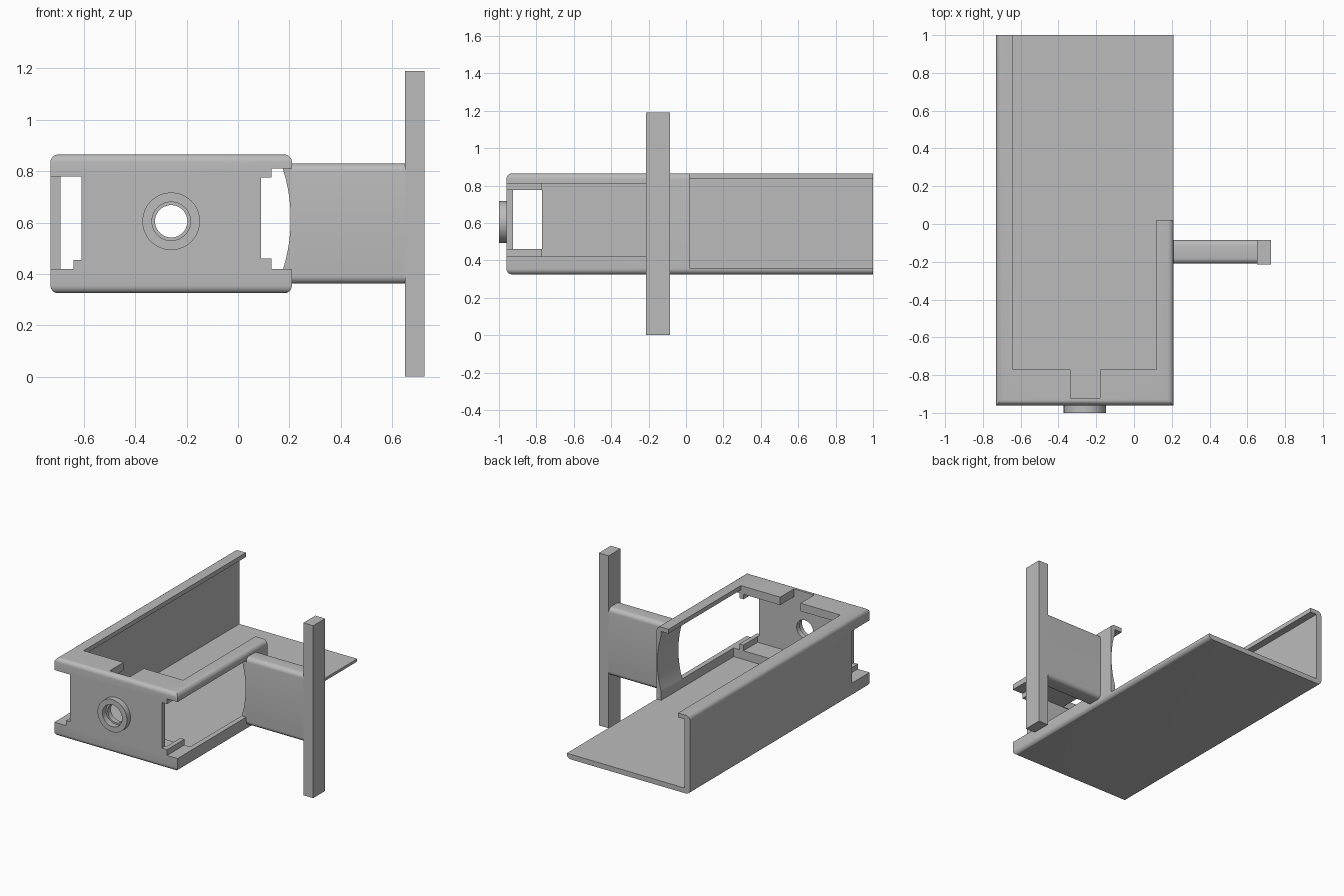
import bpy, bmesh, math
from mathutils import Matrix, Vector

if "Cube" in bpy.data.objects:
    bpy.data.objects.remove(bpy.data.objects["Cube"], do_unlink=True)

grey = bpy.data.materials.new("plain grey")
grey.use_nodes = True
grey.diffuse_color = (0.5, 0.5, 0.5, 1)
grey.node_tree.nodes["Principled BSDF"].inputs["Base Color"].default_value = (0.5, 0.5, 0.5, 1)


def add_object(name, bm):
    bmesh.ops.recalc_face_normals(bm, faces=bm.faces)
    mesh = bpy.data.meshes.new(name)
    bm.to_mesh(mesh)
    bm.free()
    mesh.materials.append(grey)
    obj = bpy.data.objects.new(name, mesh)
    bpy.context.collection.objects.link(obj)
    return obj


def box(name, x, y, z, radius=0, rounded=None):
    """Box from three ranges; edges picked by the rule 'rounded' are bevelled."""
    bm = bmesh.new()
    bmesh.ops.create_cube(bm, size=1)
    for v in bm.verts:
        v.co = Vector([r[0] if c < 0 else r[1] for c, r in zip(v.co, (x, y, z))])
    if rounded:
        edges = [e for e in bm.edges if rounded(e.verts[0].co, e.verts[1].co)]
        bmesh.ops.bevel(bm, geom=edges, offset=radius, segments=6, profile=0.5, affect='EDGES')
    return add_object(name, bm)


def cylinder(name, x, z, radius, y0, y1):
    bm = bmesh.new()
    place = Matrix.Translation((x, (y0 + y1) / 2, z)) @ Matrix.Rotation(math.pi / 2, 4, 'X')
    bmesh.ops.create_cone(bm, cap_ends=True, segments=48, radius1=radius, radius2=radius,
                          depth=y1 - y0, matrix=place)
    return add_object(name, bm)


def cut(target, cutter):
    cutter.hide_render = True
    mod = target.modifiers.new("cut", 'BOOLEAN')
    mod.operation = 'DIFFERENCE'
    mod.solver = 'EXACT'
    mod.object = cutter
    bpy.context.view_layer.objects.active = target
    bpy.ops.object.modifier_apply(modifier=mod.name)
    bpy.data.objects.remove(cutter, do_unlink=True)


# Housing: long block, rounded along the sides and front at top and bottom
LEFT, RIGHT, FRONT, BACK, LOW, HIGH = -0.73, 0.21, -0.96, 1.0, 0.325, 0.865
INNER_FRONT, BAR_BACK = -0.925, -0.77


def outer_rim(a, b):
    same_height = abs(a.z - b.z) < 1e-5
    along_side = abs(a.x - b.x) < 1e-5
    return same_height and (along_side or max(a.y, b.y) < 0)


housing = box("housing", (LEFT, RIGHT), (FRONT, BACK), (LOW, HIGH), 0.03, outer_rim)

openings = [
    # main channel, then the hollow behind the front plate
    ((-0.69, 0.175), (BAR_BACK, 1.1), (0.36, 0.835)),
    ((-0.62, 0.1), (INNER_FRONT, -0.75), (0.42, 0.81)),
    # open top and open rear right side
    ((-0.64, 0.12), (BAR_BACK, 1.1), (0.8, 0.9)),
    ((0.1, 0.3), (0.02, 1.1), (0.36, 0.9)),
    # right side window
    ((0.16, 0.3), (-0.78, -0.21), (0.42, 0.81)),
    # stepped openings in the front corners
    ((0.13, 0.3), (-1.1, -0.76), (0.42, 0.81)),
    ((0.09, 0.14), (-1.1, -0.76), (0.46, 0.775)),
    ((-0.8, -0.64), (-1.1, BAR_BACK), (0.42, 0.78)),
    ((-0.65, -0.61), (-1.1, -0.76), (0.455, 0.78)),
    # slot behind the round port
    ((-0.335, -0.18), (-0.92, -0.76), (0.36, 0.9)),
]
for ranges in openings:
    cut(housing, box("cutter", *ranges))

# Shallow concave scoop inside the right end panel
bm = bmesh.new()
mid, half, depth = 0.613, 0.195, 0.03
arc_r = (half ** 2 + depth ** 2) / (2 * depth)
limit = math.asin(half / arc_r)
profile = [(0.16, mid + half), (0.16, mid - half)]
for i in range(21):
    a = -limit + 2 * limit * i / 20
    profile.append((0.205 - arc_r + arc_r * math.cos(a), mid + arc_r * math.sin(a)))
face = bm.faces.new([bm.verts.new((x, -0.4, z)) for x, z in profile])
swept = bmesh.ops.extrude_face_region(bm, geom=[face])
bmesh.ops.translate(bm, vec=(0, 0.5, 0),
                    verts=[v for v in swept["geom"] if isinstance(v, bmesh.types.BMVert)])
cut(housing, add_object("scoop_cutter", bm))

# Round port: raised collar around a through hole
PORT_X, PORT_Z = -0.26, 0.605
cut(housing, cylinder("hole_cutter", PORT_X, PORT_Z, 0.063, -1.1, -0.85))
collar = cylinder("port_collar", PORT_X, PORT_Z, 0.112, -1.0, FRONT)
cut(collar, cylinder("collar_cutter", PORT_X, PORT_Z, 0.075, -1.1, -0.9))

# Side arm with rounded long edges, ending in an upright post
arm = box("side_arm", (0.207, 0.66), (-0.21, -0.085), (0.362, 0.83), 0.03,
          lambda a, b: abs(a.x - b.x) > 0.1)
post = box("upright_post", (0.65, 0.725), (-0.215, -0.085), (0, 1.19))

# Smooth rounded surfaces, keep hard corners crisp
bpy.ops.object.select_all(action='DESELECT')
for obj in (housing, collar, arm):
    obj.select_set(True)
bpy.context.view_layer.objects.active = housing
bpy.ops.object.shade_smooth_by_angle(angle=math.radians(30))
